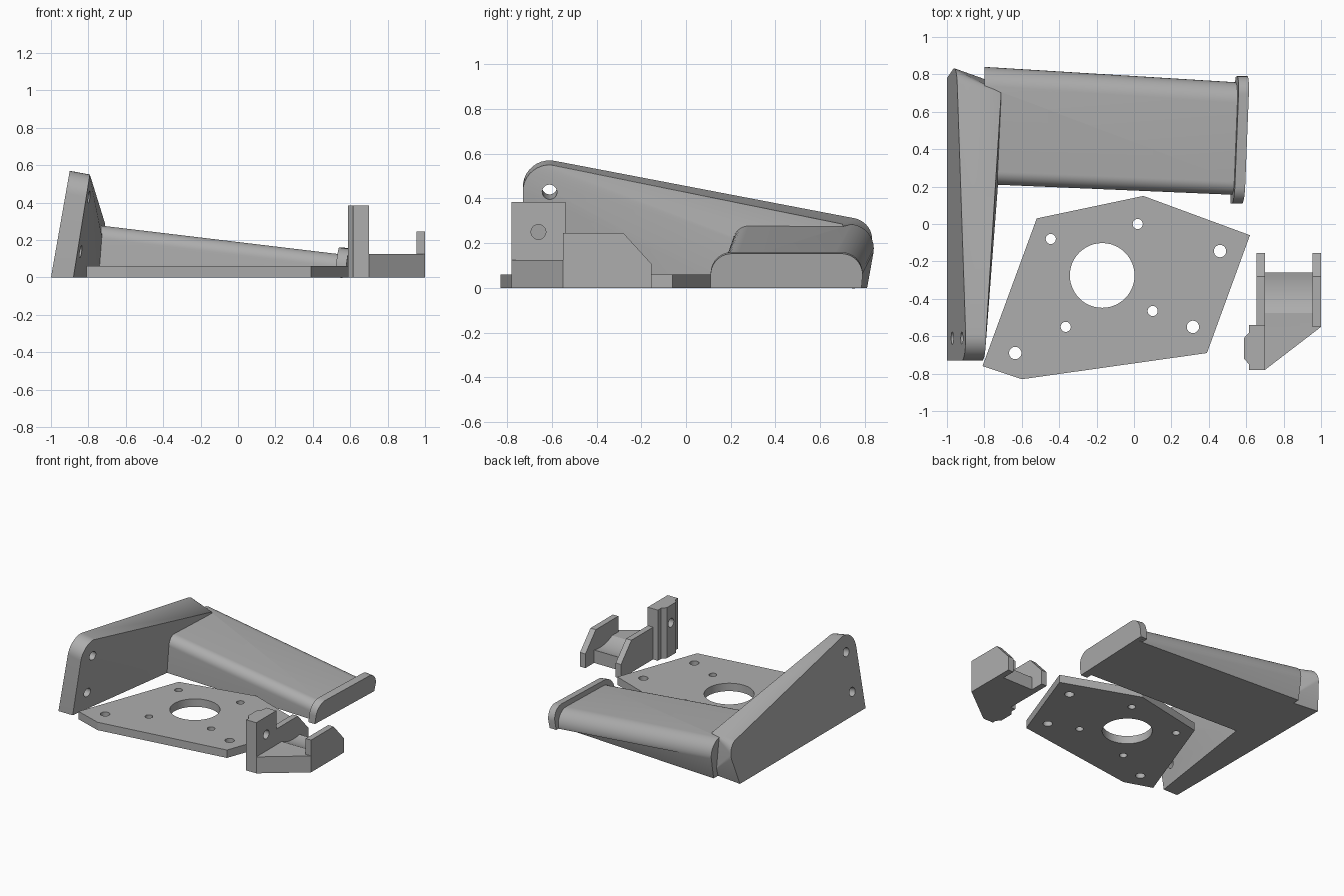
import bpy, bmesh, math
from mathutils import Vector, Matrix

if "Cube" in bpy.data.objects:
    bpy.data.objects.remove(bpy.data.objects["Cube"])

grey = bpy.data.materials.new("plain grey")
grey.use_nodes = True
grey.diffuse_color = (0.42, 0.42, 0.42, 1)
grey.node_tree.nodes["Principled BSDF"].inputs["Base Color"].default_value = (0.42, 0.42, 0.42, 1)


def finish(name, bm, smooth=False):
    bmesh.ops.recalc_face_normals(bm, faces=bm.faces)
    mesh = bpy.data.meshes.new(name)
    bm.to_mesh(mesh)
    bm.free()
    obj = bpy.data.objects.new(name, mesh)
    bpy.context.collection.objects.link(obj)
    mesh.materials.append(grey)
    if smooth:
        smooth_shade(obj)
    return obj


def smooth_shade(obj):
    bpy.ops.object.select_all(action="DESELECT")
    obj.select_set(True)
    bpy.context.view_layer.objects.active = obj
    bpy.ops.object.shade_smooth_by_angle(angle=math.radians(25))


def loft(name, ring_a, ring_b, smooth=False):
    """Solid between two matching rings of points."""
    bm = bmesh.new()
    a = [bm.verts.new(p) for p in ring_a]
    b = [bm.verts.new(p) for p in ring_b]
    bm.faces.new(a)
    bm.faces.new(b[::-1])
    n = len(a)
    for i in range(n):
        j = (i + 1) % n
        bm.faces.new((a[i], b[i], b[j], a[j]))
    return finish(name, bm, smooth)


def upright(name, outline, z0, z1):
    return loft(name, [(x, y, z0) for x, y in outline], [(x, y, z1) for x, y in outline])


def sideways(name, outline, x0, x1, smooth=False):
    return loft(name, [(x0, y, z) for y, z in outline], [(x1, y, z) for y, z in outline], smooth)


def arc(cy, cz, r, start, end, steps=10):
    angles = [math.radians(start + (end - start) * i / steps) for i in range(steps + 1)]
    return [(cy + r * math.cos(t), cz + r * math.sin(t)) for t in angles]


def apply_boolean(obj, other, operation):
    mod = obj.modifiers.new("join", "BOOLEAN")
    mod.operation = operation
    mod.solver = "EXACT"
    mod.object = other
    bpy.ops.object.select_all(action="DESELECT")
    obj.select_set(True)
    bpy.context.view_layer.objects.active = obj
    bpy.ops.object.modifier_apply(modifier=mod.name)
    bpy.data.objects.remove(other)


def drill(obj, centre, radius, axis):
    bm = bmesh.new()
    turn = Vector((0, 0, 1)).rotation_difference(Vector(axis)).to_matrix().to_4x4()
    bmesh.ops.create_cone(bm, cap_ends=True, segments=48, radius1=radius, radius2=radius,
                          depth=0.36, matrix=Matrix.Translation(centre) @ turn)
    cutter = finish("drill", bm)
    cutter.hide_render = True
    apply_boolean(obj, cutter, "DIFFERENCE")


# Leaning side plate: a convex block that flares inward towards the tread
def plate_outline(drop):
    top = arc(-0.61, 0.45 - drop, 0.12, 180, 78)
    rear = arc(0.735, 0.215 - drop, 0.098, 78, -8)
    return [(-0.73, 0)] + top + rear + [(0.78, 0)]


bm = bmesh.new()
for y, z in plate_outline(0):
    bm.verts.new((-1 + 0.176 * z, y, z))
for y, z in plate_outline(0.02):
    if y < -0.4:
        bm.verts.new((-0.88 + 0.16 * z, y, z))
for p in [(-0.745, 0.2, 0), (-0.728, 0.2, 0.22), (-0.71, 0.7, 0.285), (-0.73, 0.75, 0)]:
    bm.verts.new(p)
result = bmesh.ops.convex_hull(bm, input=bm.verts)
bmesh.ops.delete(bm, geom=list({g for g in result["geom_interior"] + result["geom_unused"]
                               if isinstance(g, bmesh.types.BMVert)}), context="VERTS")
bmesh.ops.dissolve_limit(bm, angle_limit=0.01, verts=bm.verts, edges=bm.edges)
arm = finish("side_arm", bm)


# Tread: tapering rounded bar running out from the side plate
def tread_ring(x, front, back, top):
    ring = [(front, 0)] + arc(front + 0.07, top - 0.07, 0.07, 180, 90)
    ring += arc(back - 0.11, top - 0.11, 0.11, 90, -8) + [(back - 0.03, 0)]
    return [(x, y, z) for y, z in ring]


tread = loft("tread", tread_ring(-0.8, 0.213, 0.84, 0.285), tread_ring(0.56, 0.155, 0.757, 0.122))
apply_boolean(arm, tread, "UNION")
for z in (0.16, 0.45):
    drill(arm, (-0.94 + 0.176 * z, -0.61, z - 0.01), 0.033, (1, 0, -0.176))
smooth_shade(arm)

# Raised lip closing the end of the tread
lip = [(0.11, 0)] + arc(0.205, 0.065, 0.095, 180, 90) + arc(0.695, 0.065, 0.095, 90, 0) + [(0.785, 0)]
inner = [(0.515 + 0.04 * (y - 0.11) + 0.13 * z, y, z) for y, z in lip]
loft("tread_lip", inner, [(x + 0.055, y, z - 0.007 * (z > 0.05)) for x, y, z in inner], True)

# Flat six-sided mounting plate with its holes
outline = [(-0.81, -0.76), (-0.60, -0.83), (0.39, -0.69), (0.62, -0.06), (0.05, 0.15), (-0.52, 0.03)]
plate = upright("mounting_plate", outline, 0, 0.06)
drill(plate, (-0.17, -0.275, 0.03), 0.173, (0, 0, 1))
for x, y in [(-0.445, -0.08), (0.02, 0), (0.10, -0.465), (-0.365, -0.55)]:
    drill(plate, (x, y, 0.03), 0.027, (0, 0, 1))
for x, y in [(0.46, -0.145), (0.315, -0.55), (-0.635, -0.69)]:
    drill(plate, (x, y, 0.03), 0.033, (0, 0, 1))
smooth_shade(plate)

# Bracket: base, sagging floor, two cheeks and a drilled post with a rib
bracket = upright("bracket", [(0.615, -0.78), (0.70, -0.78), (1, -0.55), (1, -0.54), (0.615, -0.54)], 0, 0.125)
floor = [(-0.55, 0), (-0.55, 0.125)] + arc(-0.33, 0.4, 0.31, 242, 283) + [(-0.26, 0)]
apply_boolean(bracket, sideways("floor", floor, 0.66, 0.99), "UNION")
cheek = [(-0.55, 0), (-0.55, 0.245), (-0.28, 0.245), (-0.155, 0.108), (-0.155, 0)]
for x in (0.655, 0.955):
    apply_boolean(bracket, sideways("cheek", cheek, x, x + 0.045), "UNION")
post = [(0.615, -0.78), (0.70, -0.78), (0.70, -0.54), (0.615, -0.54), (0.615, -0.58),
        (0.588, -0.61), (0.588, -0.72), (0.615, -0.75)]
apply_boolean(bracket, upright("post", post, 0, 0.385), "UNION")
drill(bracket, (0.64, -0.66, 0.25), 0.033, (1, 0, 0))
smooth_shade(bracket)
